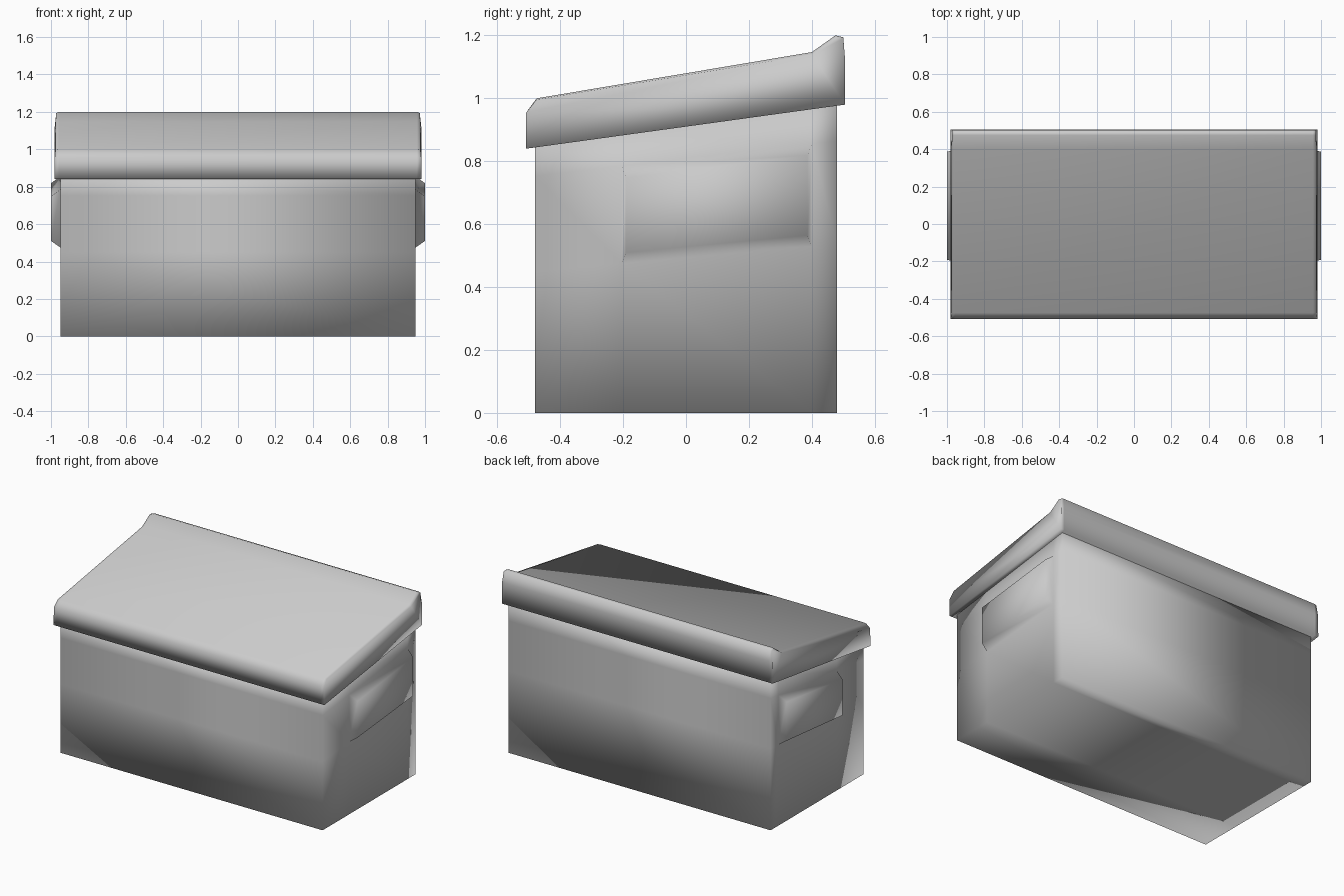
import bpy, bmesh
from mathutils import Vector

if "Cube" in bpy.data.objects:
    bpy.data.objects.remove(bpy.data.objects["Cube"])


def finish(name, bm):
    """Turn a bmesh into a smooth-shaded object."""
    bmesh.ops.recalc_face_normals(bm, faces=bm.faces[:])
    for f in bm.faces:
        f.smooth = True
    me = bpy.data.meshes.new(name)
    bm.to_mesh(me)
    bm.free()
    ob = bpy.data.objects.new(name, me)
    bpy.context.collection.objects.link(ob)
    return ob


def rim(y):
    """Height of the sloping lower edge of the lid."""
    return 0.84 + (y + 0.508) * 0.138


# Box body with a sloping top
bm = bmesh.new()
bmesh.ops.create_cube(bm, size=1)
for v in bm.verts:
    v.co.x *= 1.9
    v.co.y *= 0.96
    v.co.z = rim(v.co.y) + 0.01 if v.co.z > 0 else 0

# Cuts that outline the side handles
cuts = [((0, -0.205, 0), (0, 1, 0)),
        ((0, 0.40, 0), (0, 1, 0)),
        ((0, -0.205, 0.475), (0, -0.09, 1)),
        ((0, -0.205, 0.785), (0, -0.116, 1))]
for co, no in cuts:
    bmesh.ops.bisect_plane(bm, geom=bm.verts[:] + bm.edges[:] + bm.faces[:],
                           plane_co=co, plane_no=Vector(no).normalized())

# Raised handles with tapered edges on both ends
bm.normal_update()
for side in (-1, 1):
    face = next(f for f in bm.faces if f.normal.x * side > 0.9
                and abs(f.calc_center_median().y - 0.1) < 0.1
                and 0.55 < f.calc_center_median().z < 0.75)
    new = bmesh.ops.extrude_discrete_faces(bm, faces=[face])["faces"][0]
    mid = new.calc_center_median()
    for v in new.verts:
        v.co.x = side * 1.0
        v.co.y += 0.014 if v.co.y < mid.y else -0.014
        v.co.z += 0.035 if v.co.z < mid.z else -0.037
finish("box_body", bm)

# Lid: side profile (y, z, inset of end edge, drop of end edge)
profile = [(-0.508, 0.84, 0.0, 0.0),
           (-0.508, 0.955, 0.002, 0.0),
           (-0.475, 1.0, 0.006, 0.004),
           (0.40, 1.147, 0.006, 0.008),
           (0.475, 1.2, 0.010, 0.006),
           (0.50, 1.194, 0.010, 0.004),
           (0.506, 1.12, 0.002, 0.0),
           (0.506, 0.98, 0.0, 0.0)]
bm = bmesh.new()
rings = []
for side, end in ((-1, True), (-1, False), (1, False), (1, True)):
    rings.append([bm.verts.new((side * (0.982 - ins if end else 0.957), y,
                                z - drop if end else z))
                  for y, z, ins, drop in profile])
n = len(profile)
for a, b in zip(rings, rings[1:]):
    for i in range(n):
        j = (i + 1) % n
        bm.faces.new((a[i], a[j], b[j], b[i]))
bm.faces.new(rings[0])
bm.faces.new(rings[-1])
finish("sloping_lid", bm)
